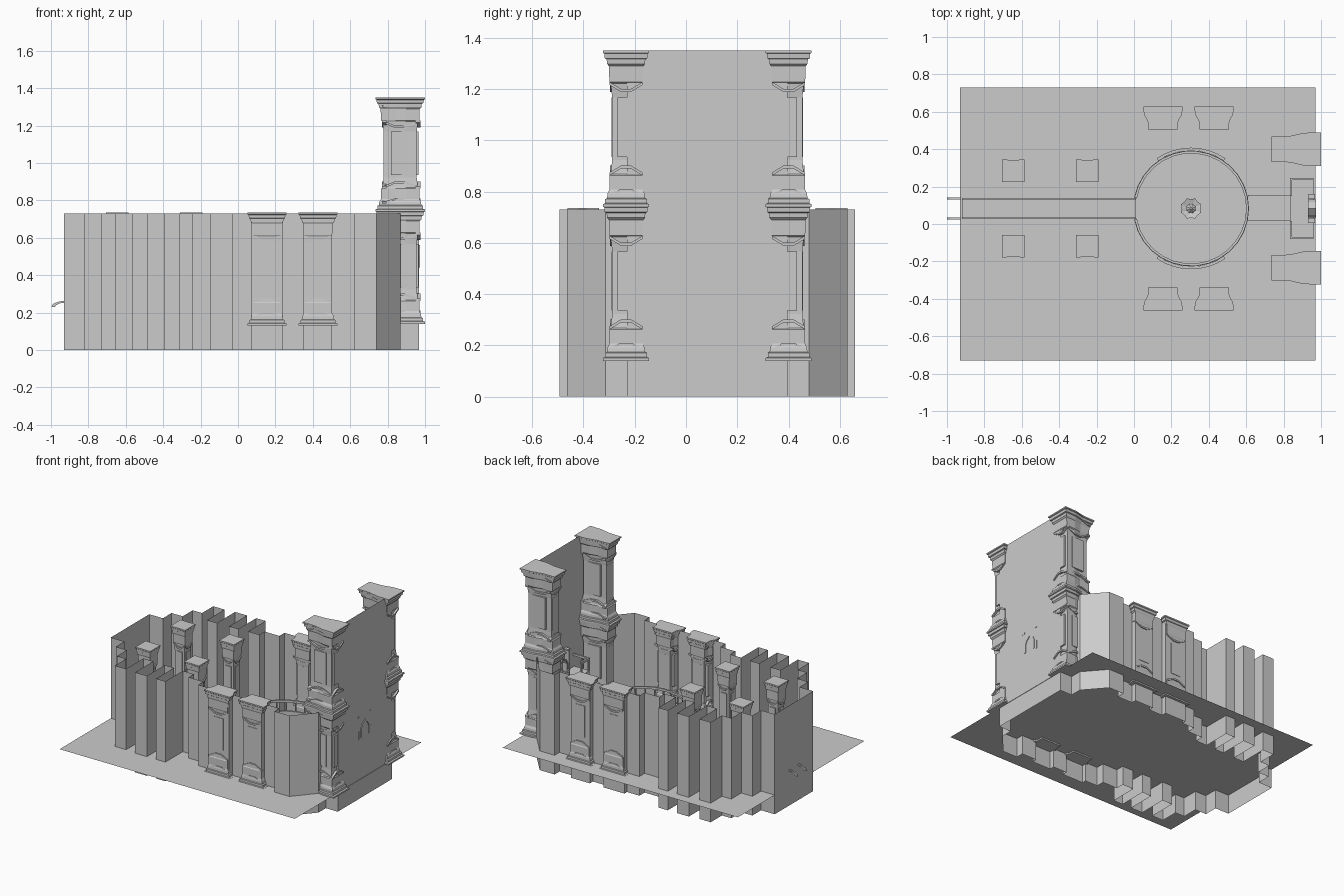
import bpy, bmesh, math
from mathutils import Vector

if "Cube" in bpy.data.objects:
    bpy.data.objects.remove(bpy.data.objects["Cube"])

CY = 0.083          # mirror axis of the hall
FLOOR, TOP = 0.14, 0.73


def finish(name, bm):
    bmesh.ops.recalc_face_normals(bm, faces=bm.faces)
    me = bpy.data.meshes.new(name)
    bm.to_mesh(me)
    bm.free()
    ob = bpy.data.objects.new(name, me)
    bpy.context.collection.objects.link(ob)
    return ob


def loft(bm, rings):
    """Skin a stack of closed rings and cap both ends."""
    vs = [[bm.verts.new(p) for p in r] for r in rings]
    n = len(vs[0])
    for a, b in zip(vs, vs[1:]):
        for i in range(n):
            j = (i + 1) % n
            bm.faces.new((a[i], a[j], b[j], b[i]))
    bm.faces.new(vs[0][::-1])
    bm.faces.new(vs[-1])


def add_box(bm, x0, x1, y0, y1, z0, z1):
    loft(bm, [[(x0, y0, z), (x1, y0, z), (x1, y1, z), (x0, y1, z)] for z in (z0, z1)])


def box(name, *dims):
    bm = bmesh.new()
    add_box(bm, *dims)
    return finish(name, bm)


def sheet(name, path, z0, z1):
    """Thin vertical wall following a plan path."""
    bm = bmesh.new()
    lo = [bm.verts.new((x, y, z0)) for x, y in path]
    hi = [bm.verts.new((x, y, z1)) for x, y in path]
    for i in range(len(path) - 1):
        bm.faces.new((lo[i], lo[i + 1], hi[i + 1], hi[i]))
    return finish(name, bm)


def mir(y):
    return 2 * CY - y


# floor slab
bm = bmesh.new()
bm.faces.new([bm.verts.new((x, y, FLOOR)) for x, y in
              ((-.93, -.73), (.97, -.73), (.97, .73), (-.93, .73))])
finish("floor", bm)

# stepped outer wall, mirrored front to back and joined at the left end
half = [(-.93, .305), (-.82, .305), (-.82, .405), (-.73, .405), (-.73, .52),
        (-.655, .52), (-.655, .65), (-.565, .65), (-.565, .45), (-.485, .45),
        (-.485, .66), (-.39, .66), (-.39, .455), (-.315, .455), (-.315, .66),
        (-.24, .66), (-.24, .46), (-.15, .46), (-.15, .52), (-.03, .52),
        (-.03, .58), (.07, .58), (.07, .61), (.24, .61), (.24, .575),
        (.35, .575), (.35, .61), (.50, .61), (.50, .575), (.62, .575),
        (.62, .63), (.74, .63), (.87, .48), (.87, .396)]
sheet("outer_wall", [(x, mir(y)) for x, y in reversed(half)] + half, 0, TOP)

# tall end wall with its lower returns
sheet("end_wall", [(.967, mir(.396)), (.967, CY), (.967, .396)], 0, 1.35)
for tag, y in (("front", mir(.396)), ("back", .396)):
    sheet("wall_return_" + tag, [(.87, y), (.967, y)], 0, TOP)

# columns: height fraction, width factor
PROFILE = [(0, 1), (.018, 1), (.024, .9), (.05, .9), (.056, .82), (.085, .8),
           (.11, .72), (.2, .72), (.21, .66), (.3, .6), (.7, .6), (.79, .66), (.8, .72),
           (.9, .74), (.915, .82), (.945, .84), (.95, .92), (.98, .94), (.985, 1), (1, 1)]
SQUARE = [(-1, -1), (0, -.95), (1, -1), (1, 0), (1, 1), (0, .95), (-1, 1), (-1, 0)]
WALLED = [(-1, -.75), (-.25, -.78), (.3, -.97), (1, -1),
          (1, 1), (.3, .97), (-.25, .78), (-1, .75)]


def column(name, cx, cy, z0, h, hu, hv, outline, ang=0):
    """u is the depth axis turned by ang, v the width axis."""
    bm = bmesh.new()
    c, s = math.cos(ang), math.sin(ang)

    def P(u, v, z):
        return (cx + u * c - v * s, cy + u * s + v * c, z0 + z * h)
    loft(bm, [[P(u * hu * f ** .8, v * hv * f, t) for u, v in outline] for t, f in PROFILE])
    # raised pointed bands and a long panel on each side
    for k in range(4):
        d, w = (hu, hv) if k % 2 == 0 else (hv, hu)
        face = d * (.77 if k % 2 == 0 else .72) * (.9 if outline is WALLED and k != 0 else 1)
        w *= .72
        sg = 1 if k < 2 else -1

        def Q(out, side, z):
            return P(sg * out, side, z) if k % 2 == 0 else P(side, sg * out, z)
        for z, rise, t in ((.2, .045, .02), (.78, -.045, .02), (.91, .03, .015), (.07, .03, .015)):
            prof = [(-w, z), (-w * .3, z + rise), (w * .3, z + rise), (w, z),
                    (w, z + t), (w * .3, z + rise + t), (-w * .3, z + rise + t), (-w, z + t)]
            loft(bm, [[Q(o, a, b) for a, b in prof] for o in (face * .8, face * 1.06)])
        pan = [(-w * .5, .32), (w * .5, .32), (w * .5, .7), (-w * .5, .7)]
        loft(bm, [[Q(o, a, b) for a, b in pan] for o in (face * .6, face * .97)])
    finish(name, bm)


# free standing columns in the hall
for i, x in enumerate((-.645, -.25)):
    for tag, y in (("front", mir(.285)), ("back", .285)):
        column(f"hall_column_{tag}_{i}", x, y, FLOOR, .595, .06, .06, SQUARE)

# half columns set in the side walls
for i, x in enumerate((.155, .428)):
    for tag, y, a in (("front", mir(.567), -math.pi / 2), ("back", .567, math.pi / 2)):
        column(f"wall_column_{tag}_{i}", x, y, FLOOR - .01, .605, .062, .105, WALLED, a)

# stacked giant columns at the end wall
for tag, y in (("front", mir(.40)), ("back", .40)):
    for i, z in enumerate((FLOOR, .74)):
        column(f"end_column_{tag}_{i}", .867, y, z, .61, .133, .09, WALLED)


# round pool
PX, N = .305, 28
GAP = .19


def arc(bm, r0, r1, z0, z1, a0, a1, n):
    rings = []
    for i in range(n + 1):
        a = a0 + (a1 - a0) * i / n
        c, s = math.cos(a), math.sin(a)
        rings.append([(PX + r * c, CY + r * s, z) for r, z in
                      ((r0, z0), (r1, z0), (r1, z1), (r0, z1))])
    loft(bm, rings)


bm = bmesh.new()
arc(bm, .295, .31, FLOOR, .30, GAP - math.pi, math.pi - GAP, N)
for mid in (math.pi / 2, -math.pi / 2):
    arc(bm, .31, .325, FLOOR, .24, mid - .6, mid + .6, 8)
finish("pool_wall", bm)
bm = bmesh.new()
arc(bm, .295, .308, .365, .38, GAP - math.pi, math.pi - GAP, N)
for i in range(N + 1):
    a = (math.pi - GAP) * (2 * i / N - 1)
    x, y = PX + .302 * math.cos(a), CY + .302 * math.sin(a)
    add_box(bm, x - .004, x + .004, y - .004, y + .004, .29, .37)
finish("pool_railing", bm)

# scalloped fountain
bm = bmesh.new()
rings = []
for r, z in ((.05, .14), (.05, .17), (.02, .19), (.018, .26), (.058, .29), (.058, .30),
             (.02, .29), (.012, .35), (.028, .365), (.005, .38)):
    rings.append([(PX + r * (1 if i % 2 else .86) * math.cos(i * math.pi / 8),
                   CY + r * (1 if i % 2 else .86) * math.sin(i * math.pi / 8), z)
                  for i in range(16)])
loft(bm, rings)
finish("fountain", bm)

# water channel with side rails and curved spouts through the left wall
box("channel_bed", -.92, .01, .03, .14, FLOOR, .16)
for i, y in enumerate((.03, .136)):
    box(f"channel_rail_{i}", -.92, .01, y - .004, y + .004, FLOOR, .25)
    bm = bmesh.new()
    rings = []
    for k in range(7):
        a = math.radians(90 + 80 * k / 6)
        rings.append([(-.925 + r * 1.1 * math.cos(a), y + dy, .225 + .55 * r * math.sin(a))
                      for r, dy in ((.05, -.005), (.068, -.005), (.068, .005), (.05, .005))])
    loft(bm, rings)
    finish(f"spout_{i}", bm)

# walkway from the pool to the balcony
box("walkway", .61, .84, .02, .155, FLOOR, .17)

# balcony with railing on the end wall
bm = bmesh.new()
add_box(bm, .835, .96, -.08, .245, .40, .43)
for x in (.84, .90):
    for y in (-.075, .24):
        add_box(bm, x - .006, x + .006, y - .006, y + .006, .43, .52)
for y in (.01, .155):
    add_box(bm, .834, .846, y - .006, y + .006, .43, .52)
for y0, y1 in ((-.08, .015), (.15, .245)):
    add_box(bm, .834, .846, y0, y1, .51, .525)
for y in (-.075, .24):
    add_box(bm, .834, .96, y - .006, y + .006, .51, .525)
finish("balcony", bm)

# pointed doorway frame and its side posts
bm = bmesh.new()
inner = [(-.04, .44), (-.04, .50), (-.028, .525), (0, .55)]
outer = [(-.048, .44), (-.048, .505), (-.034, .533), (0, .56)]
for sg in (1, -1):
    loft(bm, [[(x, CY + sg * p[0], p[1]) for x, p in
               ((.93, a), (.93, b), (.972, b), (.972, a))] for a, b in zip(inner, outer)])
    y = CY + sg * .065
    add_box(bm, .93, .969, y - .007, y + .007, .43, .49)
    add_box(bm, .93, .965, y - .005, y + .005, .49, .59)
    add_box(bm, .93, .969, y - .013, y + .013, .59, .60)
finish("doorway", bm)
